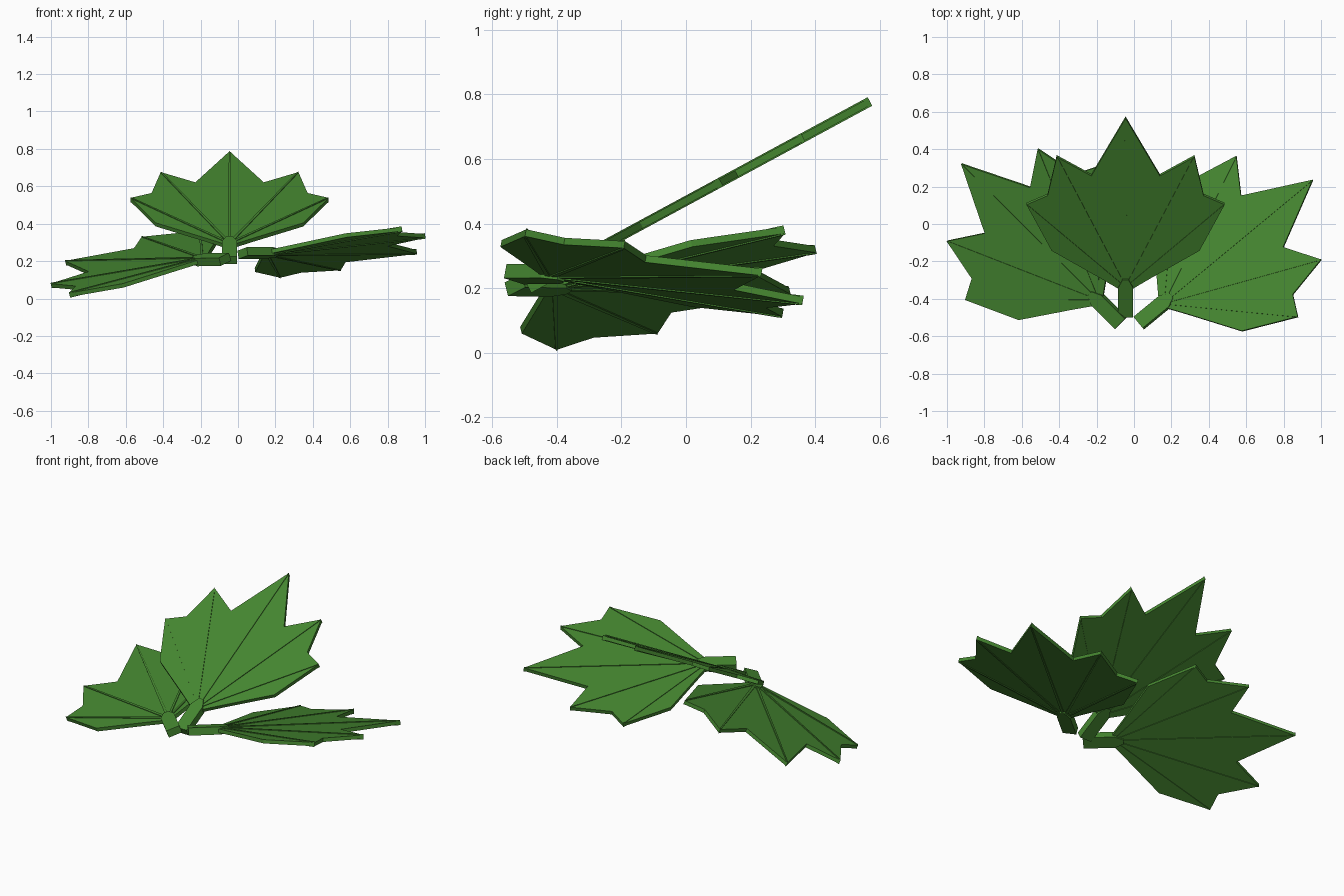
import bpy, bmesh
from math import radians
from mathutils import Matrix, Vector

if "Cube" in bpy.data.objects:
    bpy.data.objects.remove(bpy.data.objects["Cube"])

green = bpy.data.materials.new("leaf_green")
green.diffuse_color = (0.06, 0.24, 0.03, 1)
green.use_nodes = True
green.node_tree.nodes["Principled BSDF"].inputs["Base Color"].default_value = green.diffuse_color

# right half of the leaf outline, from stem to tip (mirrored for the left half)
HALF = [(0.04, 0.17), (0.13, 0.23), (0.395, 0.40), (0.53, 0.68),
        (0.417, 0.735), (0.368, 0.97), (0.183, 0.855)]
TIP = (0, 1.205)
OUTLINE = HALF + [TIP] + [(-x, y) for x, y in reversed(HALF)]
TEETH = [(0.53, 0.68), (0.368, 0.97), TIP, (-0.368, 0.97), (-0.53, 0.68)]


def slab(bm, points, thickness):
    """Extrude a flat outline into a slab centred on its own plane."""
    face = bm.faces.new([bm.verts.new((x, y, -thickness / 2)) for x, y in points])
    ext = bmesh.ops.extrude_face_region(bm, geom=[face])
    verts = [g for g in ext["geom"] if isinstance(g, bmesh.types.BMVert)]
    bmesh.ops.translate(bm, verts=verts, vec=(0, 0, thickness))


def make(name, outlines, thickness, matrix):
    bm = bmesh.new()
    for pts in outlines:
        slab(bm, pts, thickness)
    bmesh.ops.recalc_face_normals(bm, faces=bm.faces)
    mesh = bpy.data.meshes.new(name)
    bm.to_mesh(mesh)
    bm.free()
    mesh.materials.append(green)
    ob = bpy.data.objects.new(name, mesh)
    ob.matrix_world = matrix
    bpy.context.collection.objects.link(ob)


def vein(tip):
    """Thin tapered strip from the stem to a tooth tip."""
    a, b = Vector((0, 0.17)), Vector(tip)
    d = (b - a).normalized()
    s = Vector((d.y, -d.x))
    return [a + s * 0.008, b - d * 0.02 + s * 0.004, b, b - d * 0.02 - s * 0.004, a - s * 0.008]


STEM = [(-0.04, 0), (0.04, 0), (0.04, 0.18), (0.015, 0.23), (-0.015, 0.23), (-0.04, 0.18)]

# three leaves: base position, heading, pitch and roll in degrees
LEAVES = {
    "middle": ((-0.045, -0.49, 0.205), 90, 28.4, 0),
    "right": ((0.025, -0.53, 0.243), 39.4, 0.3, 13.6),
    "left": ((-0.07, -0.53, 0.21), 135, -0.9, 19.9),
}
for side, (base, yaw, pitch, roll) in LEAVES.items():
    m = (Matrix.Translation(base) @ Matrix.Rotation(radians(yaw - 90), 4, 'Z')
         @ Matrix.Rotation(radians(pitch), 4, 'X') @ Matrix.Rotation(radians(-roll), 4, 'Y'))
    make(side + "_leaf_blade", [OUTLINE], 0.022, m)
    make(side + "_leaf_veins", [vein(t) for t in TEETH], 0.03, m)
    make(side + "_leaf_stem", [STEM], 0.045, m)
